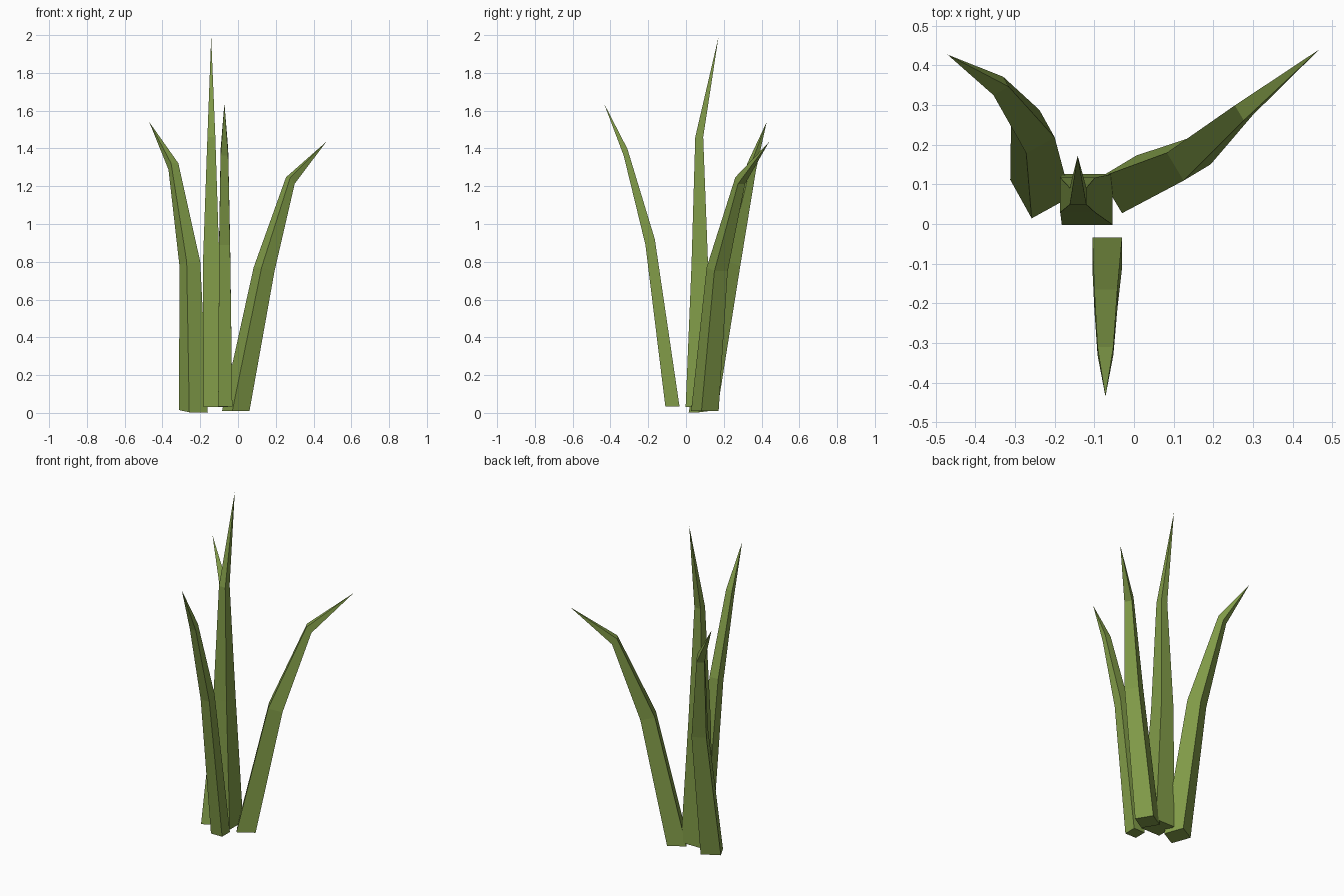
import bpy, bmesh, math
from mathutils import Vector

if "Cube" in bpy.data.objects:
    bpy.data.objects.remove(bpy.data.objects["Cube"])

green = bpy.data.materials.new("grass green")
green.diffuse_color = (0.22, 0.33, 0.065, 1)
green.use_nodes = True
green.node_tree.nodes["Principled BSDF"].inputs["Base Color"].default_value = green.diffuse_color


def blade(name, yaw, rings, tip):
    """Square-section leaf: rings are (x, y, z, half width, tilt towards the lean)."""
    a = math.radians(yaw)
    lean = Vector((math.cos(a), math.sin(a), 0))
    side = Vector((-math.sin(a), math.cos(a), 0))
    bm = bmesh.new()
    loops = []
    for x, y, z, h, tilt in rings:
        t = math.radians(tilt)
        u = lean * math.cos(t) - Vector((0, 0, math.sin(t)))
        loops.append([bm.verts.new(Vector((x, y, z)) + u * h * i + side * h * j)
                      for i, j in ((-1, -1), (1, -1), (1, 1), (-1, 1))])
    # closed base, side walls, pointed end
    bm.faces.new(loops[0][::-1])
    for low, high in zip(loops, loops[1:]):
        for k in range(4):
            n = (k + 1) % 4
            bm.faces.new((low[k], low[n], high[n], high[k]))
    point = bm.verts.new(tip)
    for k in range(4):
        bm.faces.new((loops[-1][k], loops[-1][(k + 1) % 4], point))
    bmesh.ops.recalc_face_normals(bm, faces=bm.faces)
    mesh = bpy.data.meshes.new(name)
    bm.to_mesh(mesh)
    bm.free()
    mesh.materials.append(green)
    bpy.context.collection.objects.link(bpy.data.objects.new(name, mesh))


# tall upright blade
blade("tall_blade", 90, [(-0.118, 0.062, 0.03, 0.064, 0),
                         (-0.142, 0.073, 0.78, 0.044, 0),
                         (-0.141, 0.070, 1.46, 0.021, 0)], (-0.142, 0.172, 1.99))
# blade bending to the front
blade("front_blade", 270, [(-0.0675, -0.072, 0.035, 0.0375, 0),
                           (-0.071, -0.19, 0.905, 0.029, 31),
                           (-0.072, -0.32, 1.38, 0.02, 60)], (-0.072, -0.435, 1.64))
# blade bending to the back left
blade("left_blade", 119, [(-0.236, 0.09, 0.009, 0.056, -6),
                          (-0.255, 0.233, 0.79, 0.041, 15),
                          (-0.342, 0.348, 1.305, 0.022, 50)], (-0.47, 0.427, 1.54))
# blade bending to the back right
blade("right_blade", 31, [(-0.012, 0.10, 0.01, 0.053, 0),
                          (0.138, 0.165, 0.76, 0.041, 14),
                          (0.277, 0.287, 1.23, 0.022, 52)], (0.467, 0.44, 1.435))
